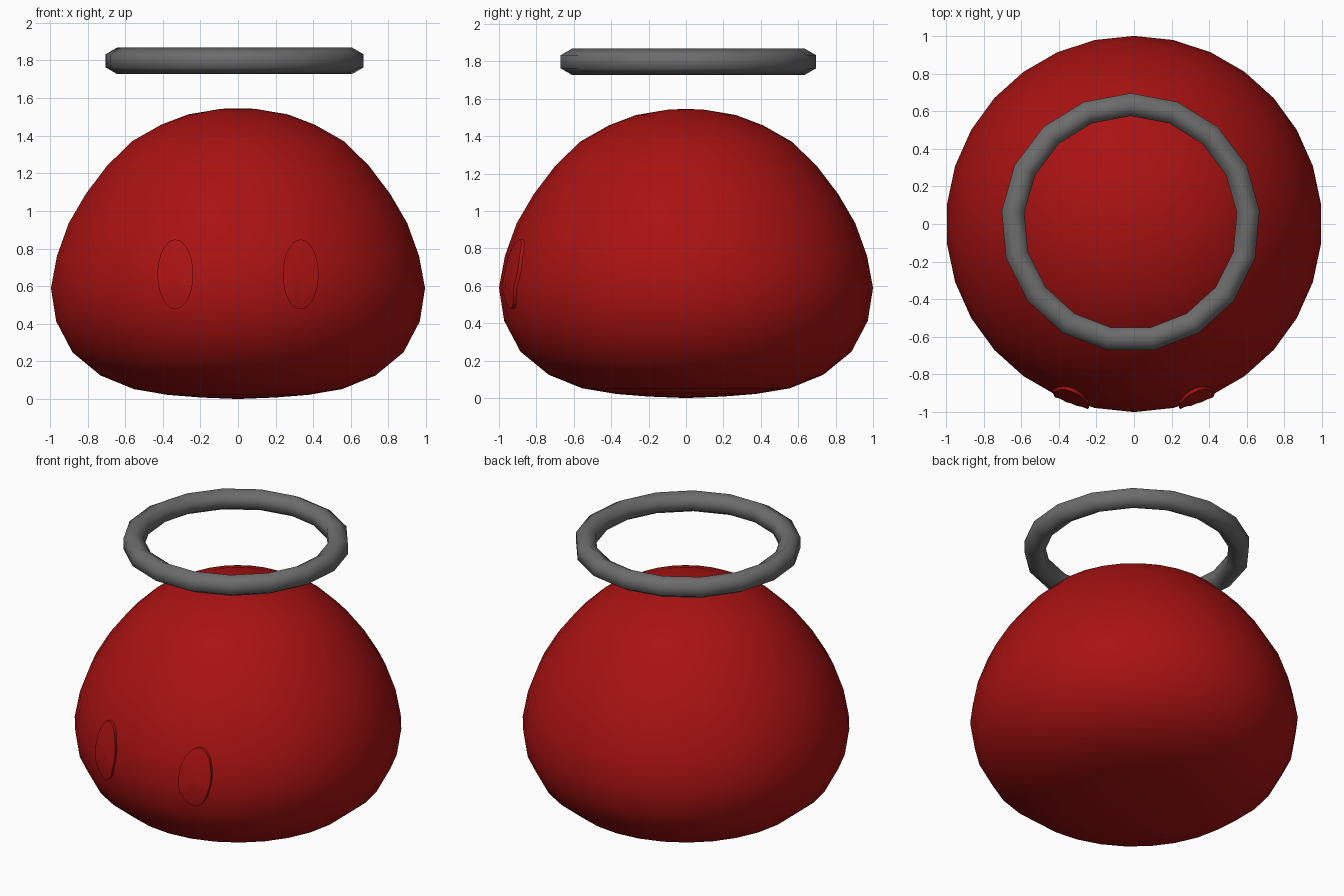
import bpy
import bmesh
from math import sin, cos, pi, sqrt

cube = bpy.data.objects.get("Cube")
if cube:
    bpy.data.objects.remove(cube, do_unlink=True)


def material(name, colour):
    mat = bpy.data.materials.new(name)
    mat.use_nodes = True
    mat.diffuse_color = colour
    mat.node_tree.nodes["Principled BSDF"].inputs["Base Color"].default_value = colour
    return mat


def finish(name, bm, mat):
    bmesh.ops.recalc_face_normals(bm, faces=bm.faces[:])
    for face in bm.faces:
        face.smooth = True
    mesh = bpy.data.meshes.new(name)
    bm.to_mesh(mesh)
    bm.free()
    mesh.materials.append(mat)
    obj = bpy.data.objects.new(name, mesh)
    bpy.context.collection.objects.link(obj)
    return obj


def revolve(name, profile, sides, mat, closed=False):
    """Turn an (r, z) profile about z, with one column of vertices at +y."""
    bm = bmesh.new()
    rings = []
    for r, z in profile:
        if r == 0:
            rings.append([bm.verts.new((0, 0, z))] * sides)
        else:
            turns = [2 * pi * i / sides for i in range(sides)]
            rings.append([bm.verts.new((r * sin(t), r * cos(t), z)) for t in turns])
    pairs = list(zip(rings, rings[1:]))
    if closed:
        pairs.append((rings[-1], rings[0]))
    for a, b in pairs:
        for i in range(sides):
            j = (i + 1) % sides
            corners = dict.fromkeys((a[i], a[j], b[j], b[i]))
            bm.faces.new(list(corners))
    return finish(name, bm, mat)


red = material("deep red", (0.40, 0.006, 0.006, 1))
grey = material("mid grey", (0.15, 0.15, 0.15, 1))

# Body: squashed dome with a soft, flattened underside
BODY = [(0, 0), (0.2, 0.008), (0.375, 0.022), (0.555, 0.052), (0.735, 0.125),
        (0.885, 0.248), (0.972, 0.413), (1, 0.589), (0.968, 0.76),
        (0.905, 0.935), (0.814, 1.09), (0.7, 1.24), (0.567, 1.37),
        (0.412, 1.458), (0.267, 1.513), (0.09, 1.543), (0, 1.545)]
revolve("body", BODY, 30, red)

# Halo: hexagonal section swept round in a coarse ring
section = [(0.628 + 0.07 * sin(k * pi / 3), 1.798 + 0.07 * cos(k * pi / 3))
           for k in range(6)]
halo = revolve("halo", section, 17, grey, closed=True)
halo.location = (-0.018, 0.007, 0)


def body_radius(z):
    for (r0, z0), (r1, z1) in zip(BODY, BODY[1:]):
        if z0 <= z <= z1:
            return r0 + (r1 - r0) * (z - z0) / (z1 - z0)


# Eyes: oval pads that follow the curve of the body
def eye(name, side):
    bm = bmesh.new()
    sides = 32

    def point(scale, t, lift):
        x = side * 0.333 + 0.095 * scale * cos(t)
        z = 0.663 + 0.185 * scale * sin(t)
        return bm.verts.new((x, -sqrt(body_radius(z) ** 2 - x * x) - lift, z))

    centre = point(0, 0, 0.015)
    loops = [[point(s, 2 * pi * i / sides, lift) for i in range(sides)]
             for s, lift in ((0.5, 0.015), (1, 0.015), (1, -0.03))]
    for i in range(sides):
        j = (i + 1) % sides
        bm.faces.new((centre, loops[0][i], loops[0][j]))
        for a, b in zip(loops, loops[1:]):
            bm.faces.new((a[i], b[i], b[j], a[j]))
    bmesh.ops.holes_fill(bm, edges=[e for e in bm.edges if e.is_boundary])
    obj = finish(name, bm, red)
    bpy.ops.object.select_all(action="DESELECT")
    obj.select_set(True)
    bpy.context.view_layer.objects.active = obj
    bpy.ops.object.shade_smooth_by_angle(angle=pi / 4)


for label, side in (("left_eye", 1), ("right_eye", -1)):
    eye(label, side)
